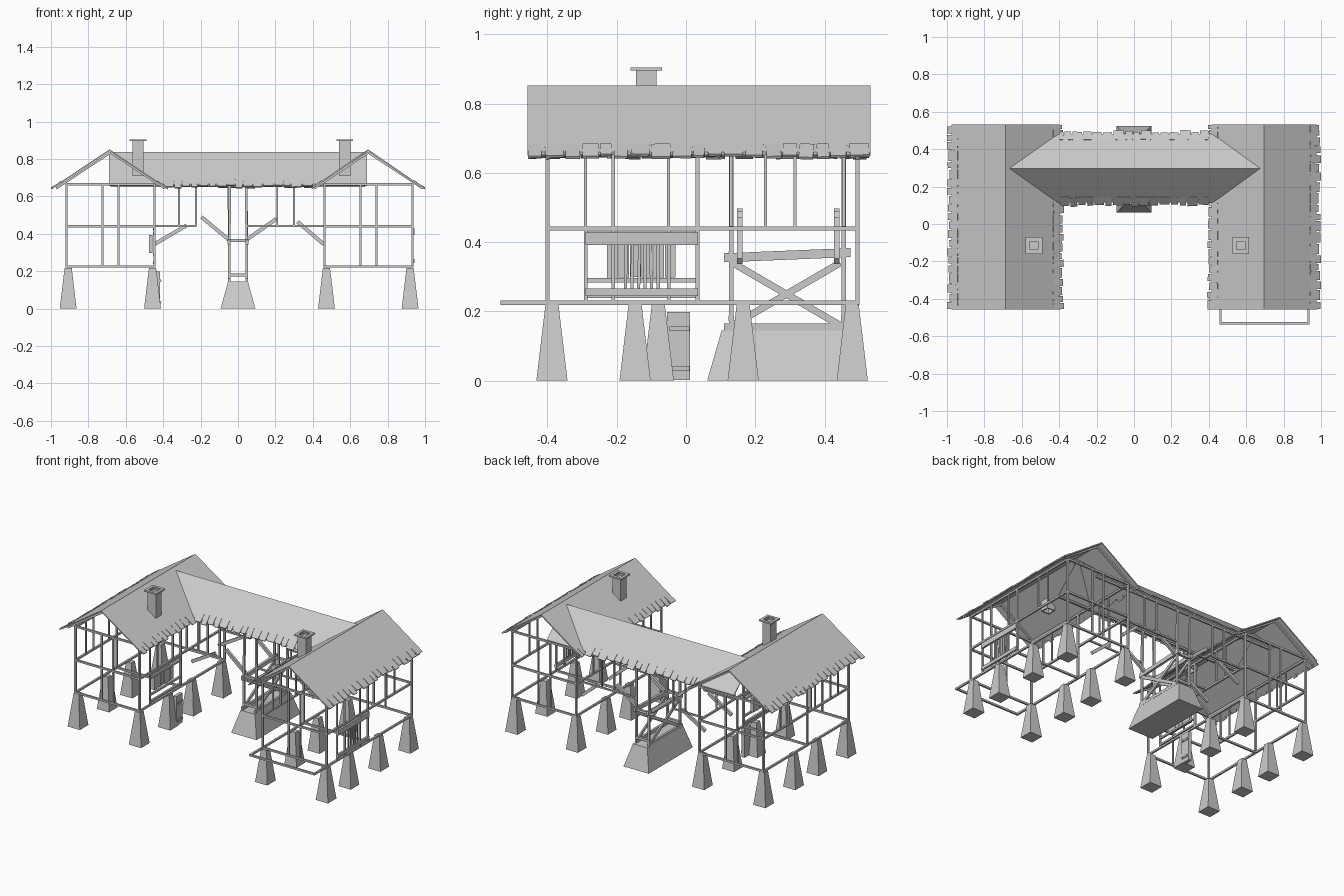
import bpy, bmesh, math, random
from mathutils import Vector, Matrix

if "Cube" in bpy.data.objects:
    bpy.data.objects.remove(bpy.data.objects["Cube"])
random.seed(4)

def finish(name, bm):
    bmesh.ops.recalc_face_normals(bm, faces=bm.faces)
    me = bpy.data.meshes.new(name)
    bm.to_mesh(me)
    bm.free()
    ob = bpy.data.objects.new(name, me)
    bpy.context.collection.objects.link(ob)
    return ob

def box(bm, c, s, rot=None):
    m = Matrix.Translation(c) @ (rot or Matrix()) @ Matrix.Diagonal((*s, 1))
    bmesh.ops.create_cube(bm, size=1, matrix=m)

def beam(bm, a, b, t=0.012, w=None):
    a, b = Vector(a), Vector(b)
    d = b - a
    rot = d.to_track_quat('Z', 'Y').to_matrix().to_4x4()
    if abs(d.x) + abs(d.y) < 1e-6:
        rot = Matrix()
    box(bm, (a + b) / 2, (t, w or t, d.length), rot)

def frustum(bm, x, y, z, bot, top, h):
    lo = [bm.verts.new((x + i * bot[0], y + j * bot[1], z)) for i, j in CORN]
    hi = [bm.verts.new((x + i * top[0], y + j * top[1], z + h)) for i, j in CORN]
    bm.faces.new(lo)
    bm.faces.new(hi)
    for k in range(4):
        n = (k + 1) % 4
        bm.faces.new((lo[k], lo[n], hi[n], hi[k]))
CORN = ((-1, -1), (1, -1), (1, 1), (-1, 1))

def gable_roof(name, mat, length, half, ridge, eave, shingle_len):
    """Ridge runs along local y; mat moves it into place."""
    bm = bmesh.new()
    run = half - 0.025
    slope = (ridge - eave) / half
    for s in (-1, 1):
        v = [bm.verts.new(p) for p in (
            (0, -length / 2, ridge), (0, length / 2, ridge),
            (s * run, length / 2, ridge - run * slope), (s * run, -length / 2, ridge - run * slope))]
        r = bmesh.ops.extrude_face_region(bm, geom=[bm.faces.new(v)])
        for e in r['geom']:
            if isinstance(e, bmesh.types.BMVert):
                e.co.z -= 0.009
        # ragged shingles along the eave
        y = -shingle_len / 2
        while y < shingle_len / 2 - 0.02:
            w = min(random.uniform(0.035, 0.06), shingle_len / 2 - y)
            tip = half - random.uniform(0, 0.016)
            mid = (tip + half - 0.06) / 2
            rot = Matrix.Rotation(s * (math.atan(slope) + random.uniform(-0.08, 0.03)), 4, 'Y') \
                @ Matrix.Rotation(random.uniform(-0.06, 0.06), 4, 'Z')
            box(bm, (s * mid, y + w / 2, ridge - mid * slope - 0.002), (tip - half + 0.068, w - 0.004, 0.008), rot)
            y += w + random.uniform(0, 0.006)
    bm.transform(mat)
    finish(name, bm)

# roofs
for side, cx, half in (('left', -0.687, 0.313), ('right', 0.695, 0.305)):
    gable_roof(side + '_wing_roof', Matrix.Translation((cx, 0.037, 0)), 0.99, half, 0.852, 0.643, 0.99)
gable_roof('middle_roof', Matrix.Translation((0, 0.297, 0)) @ Matrix.Rotation(math.pi / 2, 4, 'Z'),
           1.38, 0.208, 0.838, 0.642, 0.80)

# wing timber frames
for side, cx in (('left', -0.6815), ('right', 0.6975)):
    bm = bmesh.new()
    xs = (cx - 0.2355, cx + 0.2355)
    for x in xs:
        for y in (-0.40, 0.033, 0.495):
            beam(bm, (x, y, 0.22), (x, y, 0.665))
        for y in (-0.29, -0.21, -0.05, 0.23, 0.315):
            beam(bm, (x, y, 0.44), (x, y, 0.665), 0.009)
        for z in (0.225, 0.44, 0.66):
            beam(bm, (x, -0.40, z), (x, 0.495, z))
    for y in (-0.40, 0.495):
        for x in (cx - 0.043, cx + 0.043):
            beam(bm, (x, y, 0.225), (x, y, 0.665), 0.010)
        for z in (0.225, 0.44, 0.665):
            beam(bm, (xs[0], y, z), (xs[1], y, z))
        for s in (-1, 1):
            beam(bm, (cx, y, 0.835), (cx + s * 0.29, y, 0.643))
    beam(bm, (xs[0], 0.033, 0.225), (xs[1], 0.033, 0.225))
    finish(side + '_wing_frame', bm)

# open porch frame in front of the right wing
bm = bmesh.new()
for x in (0.462, 0.933):
    beam(bm, (x, -0.40, 0.225), (x, -0.53, 0.225))
beam(bm, (0.456, -0.53, 0.225), (0.939, -0.53, 0.225))
finish('porch_frame', bm)

# tapered stone feet
bm = bmesh.new()
for x in (-0.908, -0.457, 0.473, 0.92):
    for y in (-0.387, -0.147 if x > 0.9 else -0.08, 0.165, 0.48):
        frustum(bm, x, y, 0, (0.045, 0.045), (0.019, 0.019), 0.218)
finish('stone_feet', bm)

# central pedestal
bm = bmesh.new()
frustum(bm, 0, 0.293, 0, (0.093, 0.232), (0.053, 0.19), 0.145)
finish('middle_pedestal', bm)

# middle trestle
bm = bmesh.new()
for s in (-1, 1):
    x = s * 0.047
    for y in (0.13, 0.455):
        beam(bm, (x, y, 0.14), (x + random.uniform(-.003, .003), y, 0.655), 0.013)
    beam(bm, (x, 0.11, 0.355), (x, 0.475, 0.37), 0.016, 0.026)
    beam(bm, (x, 0.11, 0.155), (x, 0.455, 0.155), 0.014, 0.02)
    beam(bm, (x, 0.135, 0.34), (x, 0.445, 0.16), 0.010, 0.02)
    beam(bm, (x, 0.135, 0.16), (x, 0.445, 0.34), 0.010, 0.02)
for y in (0.13, 0.455):
    for z in (0.18, 0.365):
        beam(bm, (-0.05, y, z), (0.05, y, z), 0.016)
finish('middle_trestle', bm)

# slanted braces and hanging posts of the middle
bm = bmesh.new()
for y in (0.155, 0.435):
    for x0, z0, x1, z1 in ((-0.045, .365, -0.195, .49), (0.048, .37, 0.205, .48),
                           (-0.446, .345, -0.275, .445), (0.457, .345, 0.318, .465)):
        beam(bm, (x0, y, z0), (x1, y, z1), 0.016, 0.02)
for y in (0.13, 0.455):
    for x in (-0.315, -0.225, 0.21, 0.30):
        beam(bm, (x, y, 0.44), (x, y, 0.655), 0.010)
    for x0, x1 in ((-0.446, -0.225), (0.048, 0.462)):
        beam(bm, (x0, y, 0.442), (x1, y, 0.442), 0.010)
    beam(bm, (-0.68, y, 0.657), (0.68, y, 0.657))
finish('middle_braces', bm)

# chimneys: hollow stack with a rim
for side, cx in (('left', -0.534), ('right', 0.571)):
    bm = bmesh.new()
    for s, zc, h, t in ((0.060, 0.805, 0.19, 0.008), (0.090, 0.90, 0.010, 0.018)):
        o = s / 2 - t / 2
        for k in (-1, 1):
            box(bm, (cx + k * o, -0.115, zc), (t, s, h))
            box(bm, (cx, -0.115 + k * o, zc), (s - 2 * t, t, h))
    box(bm, (cx, -0.115, 0.885), (0.046, 0.046, 0.006))
    finish(side + '_chimney', bm)

# right wing outer window with slats
bm = bmesh.new()
for z, h in ((0.41, 0.035), (0.255, 0.022)):
    box(bm, (0.937, -0.128, z), (0.014, 0.324, h))
for y in (-0.29, -0.21, -0.05):
    beam(bm, (0.933, y, 0.225), (0.933, y, 0.44), 0.010)
for i in range(6):
    y = -0.175 + i * 0.019
    beam(bm, (0.935, y, 0.262), (0.935, y + random.uniform(-.004, .004), 0.40), 0.005, 0.009)
finish('window_slats', bm)

# left wing inner shutter planks and rails
bm = bmesh.new()
for i in range(6):
    box(bm, (-0.466, -0.213 + i * 0.0335, 0.345), (0.02, 0.031, 0.095 + random.uniform(-.004, .004)))
for z in (0.245, 0.29, 0.40, 0.425):
    box(bm, (-0.448, -0.128, z), (0.012, 0.324, 0.012))
for y in (-0.29, 0.033):
    beam(bm, (-0.446, y, 0.225), (-0.446, y, 0.44), 0.010)
finish('shutter_planks', bm)

# cellar door with hinge straps
bm = bmesh.new()
box(bm, (-0.427, -0.022, 0.10), (0.022, 0.066, 0.196))
for z in (0.035, 0.15):
    box(bm, (-0.414, -0.019, z), (0.006, 0.058, 0.014))
    for y in (-0.04, 0.003):
        box(bm, (-0.410, y, z), (0.004, 0.006, 0.006))
finish('cellar_door', bm)
